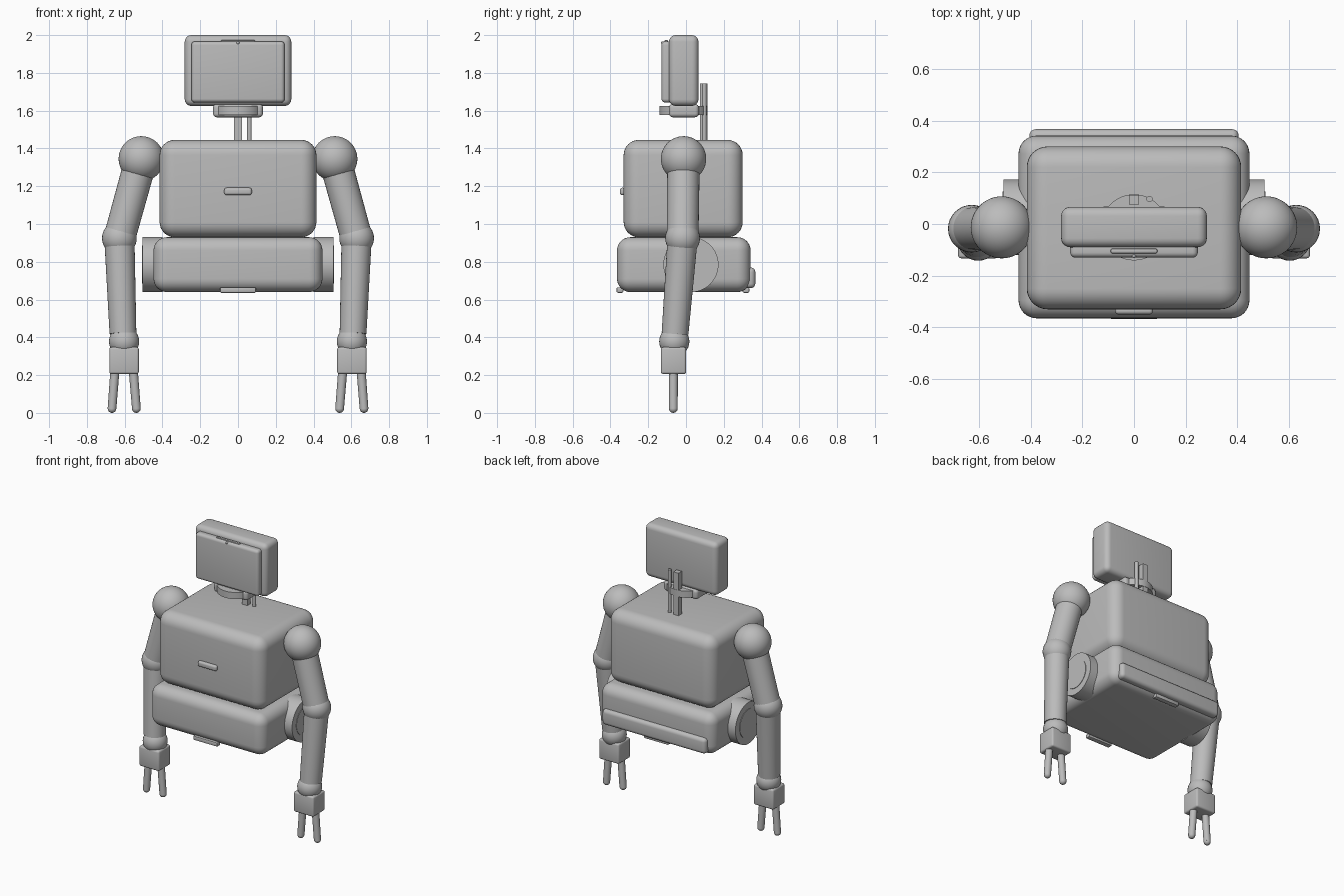
import bpy
import math
from mathutils import Vector

default = bpy.data.objects.get("Cube")
if default:
    bpy.data.objects.remove(default, do_unlink=True)

# Single grey finish
grey = bpy.data.materials.new("plain_grey")
grey.use_nodes = True
grey.diffuse_color = (0.5, 0.5, 0.5, 1)
grey.node_tree.nodes["Principled BSDF"].inputs["Base Color"].default_value = (0.5, 0.5, 0.5, 1)


def finish(name, angle=40):
    ob = bpy.context.object
    ob.name = name
    ob.data.name = name
    ob.data.materials.append(grey)
    bpy.ops.object.shade_smooth_by_angle(angle=math.radians(angle))
    return ob


def box(name, x, y, z, bevel=0.0, segments=5):
    """Rounded box from its (min, max) range on each axis."""
    bpy.ops.mesh.primitive_cube_add(size=1, location=[(a + b) / 2 for a, b in (x, y, z)])
    ob = bpy.context.object
    ob.scale = [b - a for a, b in (x, y, z)]
    bpy.ops.object.transform_apply(location=False, rotation=False, scale=True)
    if bevel:
        mod = ob.modifiers.new("rounding", 'BEVEL')
        mod.width = bevel
        mod.segments = segments
        bpy.ops.object.modifier_apply(modifier=mod.name)
    return finish(name)


def rod(name, start, end, r1, r2=None, sides=32):
    """Round, optionally tapered, bar between two points."""
    start, end = Vector(start), Vector(end)
    axis = end - start
    bpy.ops.mesh.primitive_cone_add(
        vertices=sides, radius1=r1, radius2=r1 if r2 is None else r2, depth=axis.length,
        location=(start + end) / 2, rotation=axis.to_track_quat('Z', 'Y').to_euler())
    return finish(name)


def ball(name, centre, r, segments=32):
    bpy.ops.mesh.primitive_uv_sphere_add(segments=segments, ring_count=segments // 2,
                                         radius=r, location=centre)
    return finish(name)


# Torso
box("chest", (-0.415, 0.415), (-0.33, 0.30), (0.93, 1.445), 0.08, 8)
box("pelvis", (-0.447, 0.447), (-0.365, 0.342), (0.64, 0.93), 0.07, 8)
box("chest_handle", (-0.073, 0.073), (-0.35, -0.32), (1.153, 1.192), 0.013)
box("rear_bumper", (-0.405, 0.405), (0.30, 0.367), (0.66, 0.77), 0.025)
box("front_foot_tab", (-0.095, 0.095), (-0.367, -0.332), (0.636, 0.665), 0.006, 2)
box("rear_foot_tab", (-0.095, 0.095), (0.30, 0.335), (0.636, 0.665), 0.006, 2)

# Neck
box("neck_collar", (-0.132, 0.132), (-0.09, 0.068), (1.565, 1.635), 0.02)
rod("neck_disc", (0, -0.013, 1.578), (0, -0.013, 1.625), 0.128, sides=48)
box("neck_post", (-0.02, 0.02), (0.075, 0.113), (1.42, 1.745))
rod("neck_cable", (0.06, 0.097, 1.42), (0.06, 0.097, 1.745), 0.012, sides=16)

# Head
box("head_case", (-0.282, 0.282), (-0.09, 0.066), (1.625, 2.0), 0.035)
box("face_screen", (-0.247, 0.247), (-0.13, -0.07), (1.643, 1.967), 0.02)
box("camera_bar", (-0.09, 0.09), (-0.114, -0.095), (1.945, 1.974), 0.006, 2)
ball("camera_lens", (0, -0.124, 1.959), 0.008, 16)

# Hip discs and arms on both sides
for side, s in (("left", 1), ("right", -1)):
    rod(f"{side}_hip_disc", (s * 0.40, 0.026, 0.785), (s * 0.506, 0.026, 0.785), 0.146, sides=48)
    rod(f"{side}_hip_cap", (s * 0.50, 0.026, 0.785), (s * 0.509, 0.026, 0.785), 0.10, sides=48)

    shoulder = (s * 0.512, -0.013, 1.345)
    elbow = (s * 0.628, -0.018, 0.925)
    wrist = (s * 0.603, -0.062, 0.378)
    ball(f"{side}_shoulder", shoulder, 0.12, 48)
    rod(f"{side}_upper_arm", shoulder, elbow, 0.086, 0.084)
    ball(f"{side}_elbow", elbow, 0.092)
    rod(f"{side}_forearm", elbow, (s * 0.609, -0.058, 0.42), 0.08, 0.071)
    ball(f"{side}_wrist", wrist, 0.08)
    hand_x = sorted((s * 0.525, s * 0.681))
    box(f"{side}_hand", hand_x, (-0.133, 0.001), (0.206, 0.348), 0.012, 3)

    # Two splayed fingers with rounded tips
    for label, top, tip in (("outer", 0.652, 0.667), ("inner", 0.554, 0.538)):
        end = (s * tip, -0.067, 0.023)
        rod(f"{side}_{label}_finger", (s * top, -0.067, 0.22), end, 0.024, 0.023, 20)
        ball(f"{side}_{label}_fingertip", end, 0.023, 20)
